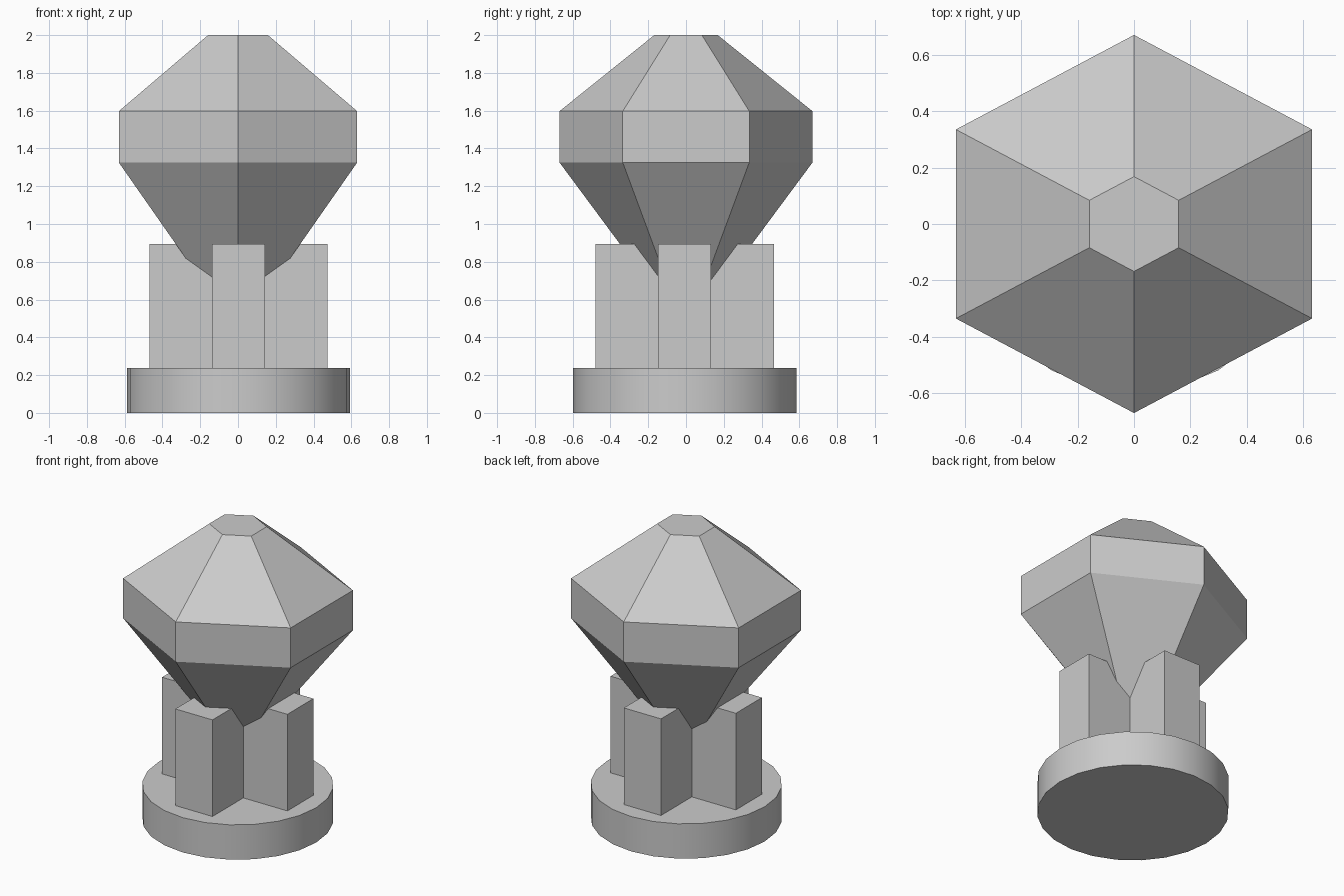
import bpy, bmesh
from math import sin, cos, pi, radians

cube = bpy.data.objects.get("Cube")
if cube:
    bpy.data.objects.remove(cube, do_unlink=True)

grey = bpy.data.materials.new("plain_grey")
grey.use_nodes = True
colour = (0.6, 0.6, 0.6, 1)
grey.diffuse_color = colour
grey.node_tree.nodes["Principled BSDF"].inputs["Base Color"].default_value = colour


def ngon(radius, sides, widen=1):
    """Polygon with one corner on the y axis, optionally wider in x."""
    return [(widen * radius * sin(2 * pi * i / sides), radius * cos(2 * pi * i / sides))
            for i in range(sides)]


def loft(name, sections, centre=(0, 0)):
    """Closed solid through matching (z, outline) sections, bottom to top."""
    bm = bmesh.new()
    rings = [[bm.verts.new((x + centre[0], y + centre[1], z)) for x, y in outline]
             for z, outline in sections]
    for low, high in zip(rings, rings[1:]):
        n = len(low)
        for i in range(n):
            j = (i + 1) % n
            bm.faces.new((low[i], low[j], high[j], high[i]))
    bm.faces.new(rings[0])
    bm.faces.new(rings[-1])
    bmesh.ops.recalc_face_normals(bm, faces=bm.faces)
    mesh = bpy.data.meshes.new(name)
    bm.to_mesh(mesh)
    bm.free()
    mesh.materials.append(grey)
    obj = bpy.data.objects.new(name, mesh)
    bpy.context.collection.objects.link(obj)
    return obj


STAND_CENTRE = (0.003, -0.007)

# Round base, smooth around its rim
disc = ngon(0.591, 24)
base = loft("round_base", [(0, disc), (0.237, disc)], STAND_CENTRE)
bpy.context.view_layer.objects.active = base
base.select_set(True)
bpy.ops.object.shade_smooth_by_angle(angle=radians(30))
base.select_set(False)

# Cross-shaped support: one arm outline turned four times
w, reach = 0.14, 0.472
cross = []
for k in range(4):
    c, s = round(cos(k * pi / 2)), round(sin(k * pi / 2))
    cross += [(c * x - s * y, s * x + c * y)
              for x, y in ((w, -w), (reach, -w), (reach, w))]
loft("cross_support", [(0.237, cross), (0.895, cross)], STAND_CENTRE)

# Six-sided cut gem, slightly wider than regular, its point sunk into the support
gem_profile = [(0.425, 0.002), (1.326, 0.67), (1.597, 0.67), (2.0, 0.168)]
loft("hexagonal_gem", [(z, ngon(r, 6, widen=1.088)) for z, r in gem_profile])
